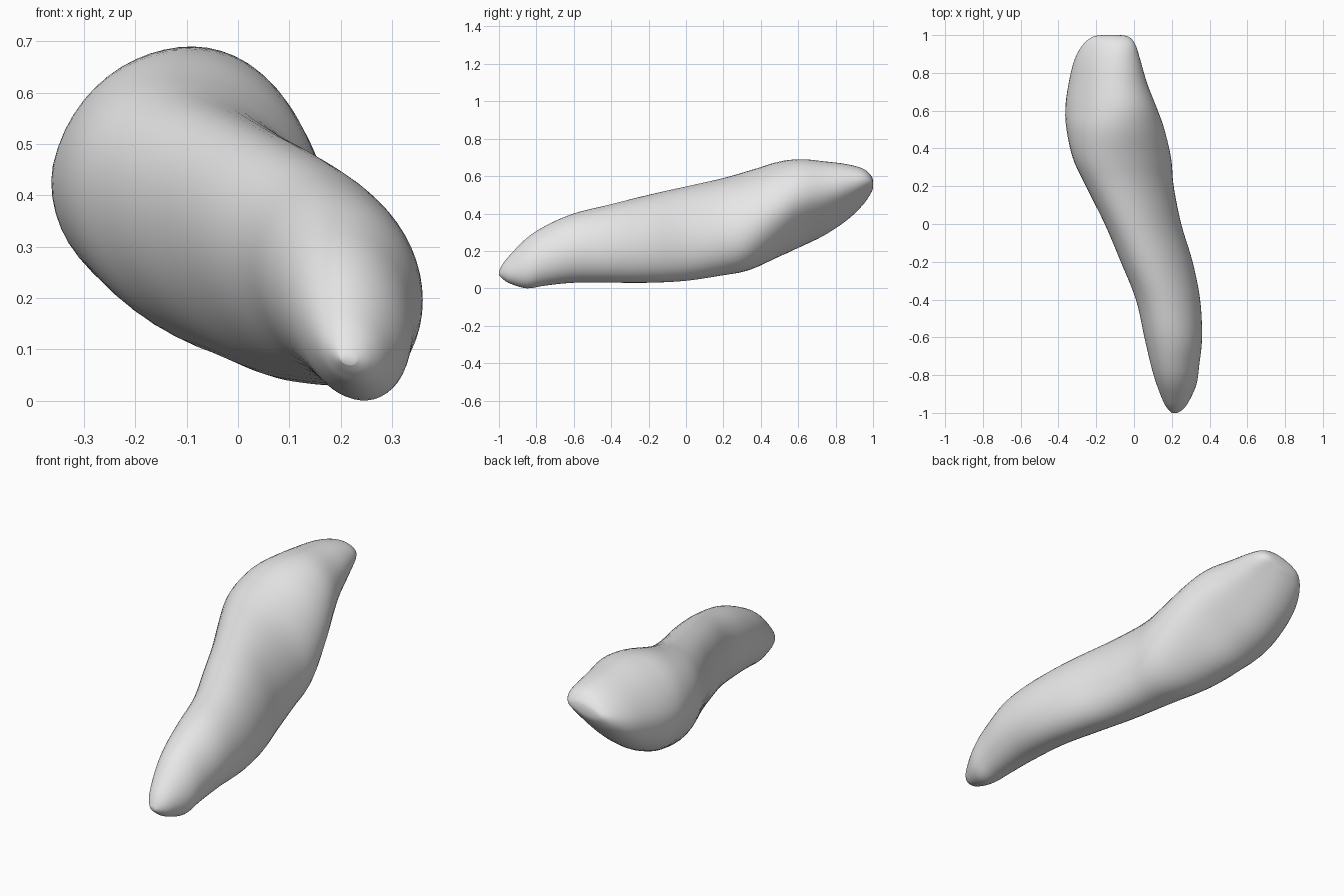
import bpy
import bmesh
from math import sin, cos, tau

cube = bpy.data.objects.get("Cube")
if cube:
    bpy.data.objects.remove(cube, do_unlink=True)

SIDES = 48
STEPS = 5

# Each cross-section: y, x low, x high, z low, z high, lean
SECTIONS = [
    (-1, .2, .23, .07, .09, .2),
    (-.98, .18, .26, .05, .13, .2),
    (-.94, .155, .29, .025, .18, .2),
    (-.85, .12, .33, 0, .27, .2),
    (-.75, .09, .345, .015, .335, .15),
    (-.6, .055, .36, .03, .4, .12),
    (-.4, .01, .35, .03, .45, .2),
    (-.2, -.07, .31, .03, .5, .28),
    (0, -.155, .25, .04, .545, .32),
    (.2, -.255, .21, .07, .59, .31),
    (.35, -.325, .197, .098, .633, .23),
    (.5, -.358, .165, .16, .678, .06),
    (.62, -.363, .127, .218, .69, -.12),
    (.75, -.345, .078, .285, .678, -.22),
    (.87, -.315, .043, .37, .662, -.3),
    (.95, -.27, .016, .45, .638, -.35),
    (.99, -.22, -.02, .51, .602, -.35),
    (1, -.17, -.07, .535, .575, -.35),
]


def spline(a, b, c, d, t):
    """Smooth interpolation from b to c."""
    return b + t * (c - a + t * (2 * a - 5 * b + 4 * c - d + t * (3 * (b - c) + d - a))) / 2


def smooth_sections(rows):
    """Insert interpolated cross-sections between the given ones."""
    padded = [rows[0]] + rows + [rows[-1]]
    result = []
    for i in range(len(rows) - 1):
        for step in range(STEPS):
            result.append([spline(*values, step / STEPS) for values in zip(*padded[i:i + 4])])
    return result + [list(rows[-1])]


def section_ring(bm, section):
    """Leaning oval; the crown has a narrower top and a flattened underside."""
    y, x_low, x_high, z_low, z_high, lean = section
    crown = min(max((y - .25) / .45, 0), 1)
    crown *= crown * (3 - 2 * crown)
    ring = []
    for i in range(SIDES):
        angle = tau * i / SIDES
        flat = 1 - .18 * crown * max(cos(angle + .9), 0) ** 4
        height = sin(angle - lean)
        width = cos(angle) * (1 - .1 * crown * max(height, 0))
        x = (x_low + x_high + (x_high - x_low) * width * flat) / 2
        z = (z_low + z_high + (z_high - z_low) * height * flat) / 2
        ring.append(bm.verts.new((x, y, z)))
    return ring


# Body lofted from root tip to crown
bm = bmesh.new()
rings = [section_ring(bm, section) for section in smooth_sections(SECTIONS)]
for first, second in zip(rings, rings[1:]):
    for i in range(SIDES):
        j = (i + 1) % SIDES
        bm.faces.new((first[i], first[j], second[j], second[i]))
bm.faces.new(rings[0])
bm.faces.new(rings[-1])
bmesh.ops.recalc_face_normals(bm, faces=bm.faces)
for face in bm.faces:
    face.smooth = True

mesh = bpy.data.meshes.new("tooth_body")
bm.to_mesh(mesh)
bm.free()
body = bpy.data.objects.new("tooth_body", mesh)
bpy.context.collection.objects.link(body)

# Plain light grey surface
grey = bpy.data.materials.new("light_grey")
grey.use_nodes = True
colour = (.8, .8, .8, 1)
grey.diffuse_color = colour
grey.node_tree.nodes["Principled BSDF"].inputs["Base Color"].default_value = colour
mesh.materials.append(grey)
